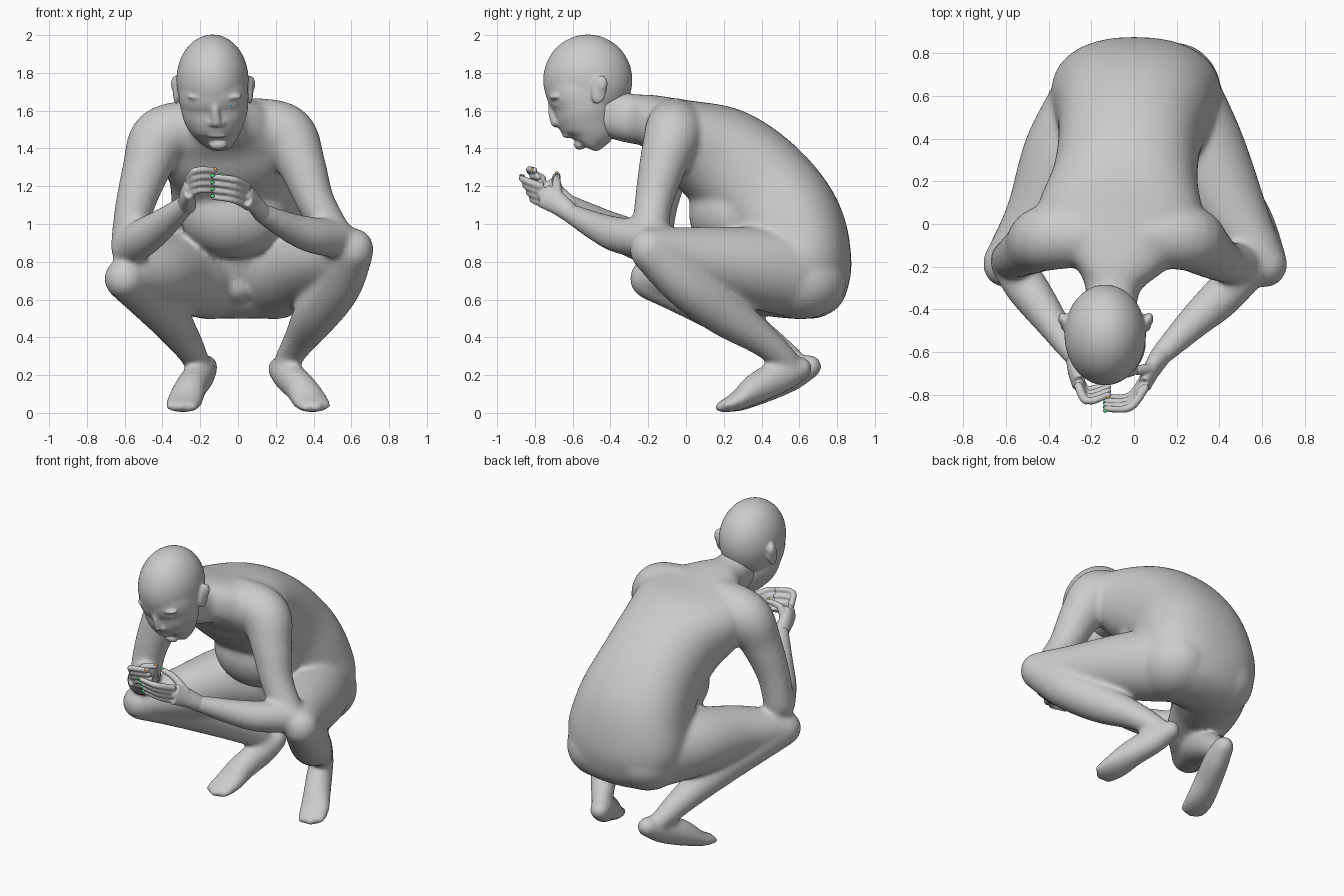
import bpy, bmesh, math
from mathutils import Vector, Matrix


def ball(bm, c, r, tilt=0.0):
    """Ellipsoid at c with radii r, tilted about x."""
    r = (r, r, r) if isinstance(r, (int, float)) else r
    m = Matrix.Translation(c) @ Matrix.Rotation(tilt, 4, 'X') @ Matrix.Diagonal((*r, 1))
    bmesh.ops.create_uvsphere(bm, u_segments=48, v_segments=32, radius=1, matrix=m)


def catmull(rows, steps=6):
    """Smoothly interpolate section rows (x, y, z, a, b)."""
    p = [rows[0]] + rows + [rows[-1]]
    out = []
    for i in range(1, len(p) - 2):
        for s in range(steps):
            t = s / steps
            out.append([0.5 * (2 * b + (c - a) * t + (2 * a - 5 * b + 4 * c - d) * t * t
                               + (3 * b - a - 3 * c + d) * t ** 3)
                        for a, b, c, d in zip(p[i - 1], p[i], p[i + 1], p[i + 2])])
    return out + [rows[-1]]


def tube(bm, secs, n=28, caps=True, power=1.0):
    """Loft sections (x, y, z, a[, b]) along a smooth path; power < 1 squares the section."""
    rows = catmull([list(s) if len(s) == 5 else list(s) + [s[3]] for s in secs])
    pts = [Vector(r[:3]) for r in rows]
    sq = lambda v: math.copysign(abs(v) ** power, v)
    rings = []
    for i, r in enumerate(rows):
        t = (pts[min(i + 1, len(pts) - 1)] - pts[max(i - 1, 0)]).normalized()
        side = (Vector((1, 0, 0)) - t * t.x).normalized()
        up = t.cross(side)
        rings.append([bm.verts.new(pts[i] + side * r[3] * sq(math.cos(k * math.tau / n))
                                   + up * r[4] * sq(math.sin(k * math.tau / n))) for k in range(n)])
    for a, b in zip(rings, rings[1:]):
        for k in range(n):
            bm.faces.new((a[k], a[(k + 1) % n], b[(k + 1) % n], b[k]))
    bm.faces.new(rings[0][::-1])
    bm.faces.new(rings[-1])
    if caps:
        for i in (0, -1):
            ball(bm, pts[i], min(rows[i][3:]) * 0.98)


def finish(bm, name, voxel=0, smooth=0, color=None):
    bmesh.ops.recalc_face_normals(bm, faces=bm.faces)
    me = bpy.data.meshes.new(name)
    for f in bm.faces:
        f.smooth = True
    bm.to_mesh(me)
    bm.free()
    ob = bpy.data.objects.new(name, me)
    bpy.context.collection.objects.link(ob)
    if voxel:
        m = ob.modifiers.new("fuse", 'REMESH')
        m.mode, m.voxel_size, m.use_smooth_shade = 'VOXEL', voxel, True
        s = ob.modifiers.new("soften", 'SMOOTH')
        s.factor, s.iterations = 0.5, smooth
    if color:
        mat = bpy.data.materials.new(name)
        mat.diffuse_color = color
        me.materials.append(mat)
    return ob


# Torso and neck, pelvis first
body = bmesh.new()
tube(body, [(.02, .63, .5, .14, .06), (.02, .63, .55, .29, .17), (.02, .625, .66, .36, .24),
            (.01, .6, .8, .4, .28), (0, .535, .99, .37, .3), (-.02, .4, 1.17, .335, .3),
            (-.04, .22, 1.325, .34, .285), (-.06, .05, 1.425, .39, .24), (-.075, -.08, 1.5, .38, .175),
            (-.085, -.19, 1.545, .23, .14), (-.1, -.3, 1.56, .13, .13), (-.11, -.45, 1.6, .12, .13)],
     40, False, .87)
for x in (-.15, .19):
    ball(body, (x, .61, .7), (.22, .24, .205))
ball(body, (0, .44, .68), (.08, .1, .1))
ball(body, (-.02, .25, 1.06), (.29, .235, .24))

# Arms: shoulder and upper arm, then forearm
tube(body, [(.06, -.06, 1.53, .14), (.25, -.065, 1.48, .155), (.335, -.12, 1.32, .128),
            (.41, -.17, 1.12, .102), (.5, -.19, .96, .095), (.53, -.2, .92, .09)])
tube(body, [(.53, -.21, .92, .1), (.4, -.35, .94, .097), (.28, -.46, .98, .08), (.12, -.62, 1.06, .052)])
tube(body, [(-.22, -.06, 1.52, .14), (-.41, -.065, 1.46, .155), (-.485, -.11, 1.29, .128),
            (-.55, -.15, 1.08, .103), (-.58, -.17, .88, .095)])
tube(body, [(-.58, -.18, .87, .095), (-.5, -.3, .93, .1), (-.4, -.44, 1.0, .082), (-.27, -.63, 1.11, .052)])

# Legs: thigh then shin
tube(body, [(.17, .59, .735, .235), (.24, .47, .755, .228), (.33, .31, .78, .208), (.46, .05, .82, .168),
            (.57, -.13, .86, .125), (.61, -.19, .87, .11)])
tube(body, [(.61, -.19, .86, .11), (.53, 0, .68, .127), (.42, .2, .53, .122), (.33, .4, .39, .088), (.26, .53, .28, .068)])
tube(body, [(-.14, .59, .73, .235), (-.22, .47, .735, .228), (-.32, .31, .74, .208), (-.43, .06, .73, .168),
            (-.55, -.12, .72, .125), (-.6, -.18, .71, .11)])
tube(body, [(-.6, -.19, .71, .11), (-.5, 0, .63, .117), (-.39, .2, .53, .117), (-.28, .42, .38, .088), (-.22, .56, .28, .068)])

# Feet on tiptoe, heel to toe
tube(body, [(.22, .605, .235, .065), (.26, .51, .2, .078, .088), (.33, .38, .135, .085, .083),
            (.38, .28, .068, .096, .055), (.41, .2, .036, .09, .034), (.42, .175, .03, .075, .027)])
tube(body, [(-.17, .655, .245, .065), (-.2, .55, .2, .078, .088), (-.25, .41, .135, .085, .083),
            (-.28, .3, .068, .096, .055), (-.3, .21, .036, .09, .034), (-.305, .18, .03, .075, .027)])
finish(body, "body", .013, 22)

# Head: cranium, face, features
head = bmesh.new()
ball(head, (-.135, -.52, 1.762), (.191, .236, .241))
tube(head, [(-.13, -.54, 1.82, .165, .19), (-.13, -.555, 1.7, .184, .188), (-.125, -.543, 1.63, .18, .162),
            (-.12, -.525, 1.56, .166, .16), (-.11, -.51, 1.48, .128, .135), (-.105, -.515, 1.43, .09, .085),
            (-.105, -.525, 1.405, .05, .045)], 40, False)
tube(head, [(-.125, -.71, 1.67, .016), (-.12, -.71, 1.6, .021), (-.115, -.688, 1.54, .03)], 16)
ball(head, (-.106, -.563, 1.42), (.048, .03, .028))
for z, y in ((1.493, -.635), (1.467, -.625)):
    ball(head, (-.112, y, z), (.055, .03, .012))
for s in (-1, 1):
    ball(head, (-.115 + s * .028, -.675, 1.535), .02)
    ball(head, (-.122 + s * .075, -.688, 1.675), (.07, .035, .018), .2)
    ball(head, (-.12 + s * .08, -.67, 1.632), (.034, .027, .018))
    x = -.132 + s * .195
    ball(head, (x, -.46, 1.71), (.018, .042, .078), -.15)
    ball(head, (x + s * .008, -.445, 1.74), (.02, .03, .045), -.15)
finish(head, "head", .008, 7)

# Irises
iris = bmesh.new()
for s in (-1, 1):
    ball(iris, (-.12 + s * .08, -.692, 1.632), (.01, .008, .01))
finish(iris, "irises", color=(.15, .45, .75, 1))

# Hands: palm, curled fingers, thumb, nails
green, orange = bmesh.new(), bmesh.new()
spec = {
    "left_hand": ([(.13, -.61, 1.055, .05), (.085, -.68, 1.11, .04, .06), (.05, -.755, 1.15, .03, .065)],
                  [(.05, -.77, 1.2), (-.02, -.86, 1.235), (-.13, -.865, 1.25)],
                  [(.08, -.68, 1.15), (0, -.685, 1.225), (-.09, -.68, 1.25)], green),
    "right_hand": ([(-.27, -.62, 1.1, .05), (-.27, -.69, 1.15, .04, .06), (-.26, -.75, 1.19, .03, .065)],
                   [(-.26, -.76, 1.24), (-.22, -.83, 1.285), (-.12, -.8, 1.285)],
                   [(-.26, -.68, 1.18), (-.22, -.69, 1.24), (-.14, -.68, 1.26)], orange)}
for name, (palm, finger, thumb, nails) in spec.items():
    bm = bmesh.new()
    tube(bm, palm)
    for i in range(4):
        off = Vector((0, .018 * i, -.036 * i))
        tube(bm, [(*(Vector(p) + off), r) for p, r in zip(finger, (.021, .019, .015))], 14)
        tip = Vector(finger[2]) + off
        if nails is green or i == 0:
            ball(nails, tip + Vector((-.004, -.01, .006)), (.012, .008, .009))
    tube(bm, [(*p, r) for p, r in zip(thumb, (.03, .022, .016))], 14)
    ball(nails, Vector(thumb[2]) + Vector((0, -.004, .011)), (.012, .009, .008))
    finish(bm, name, .007, 3)
finish(green, "green_nails", color=(.1, .7, .2, 1))
finish(orange, "orange_nails", color=(.75, .4, .12, 1))
